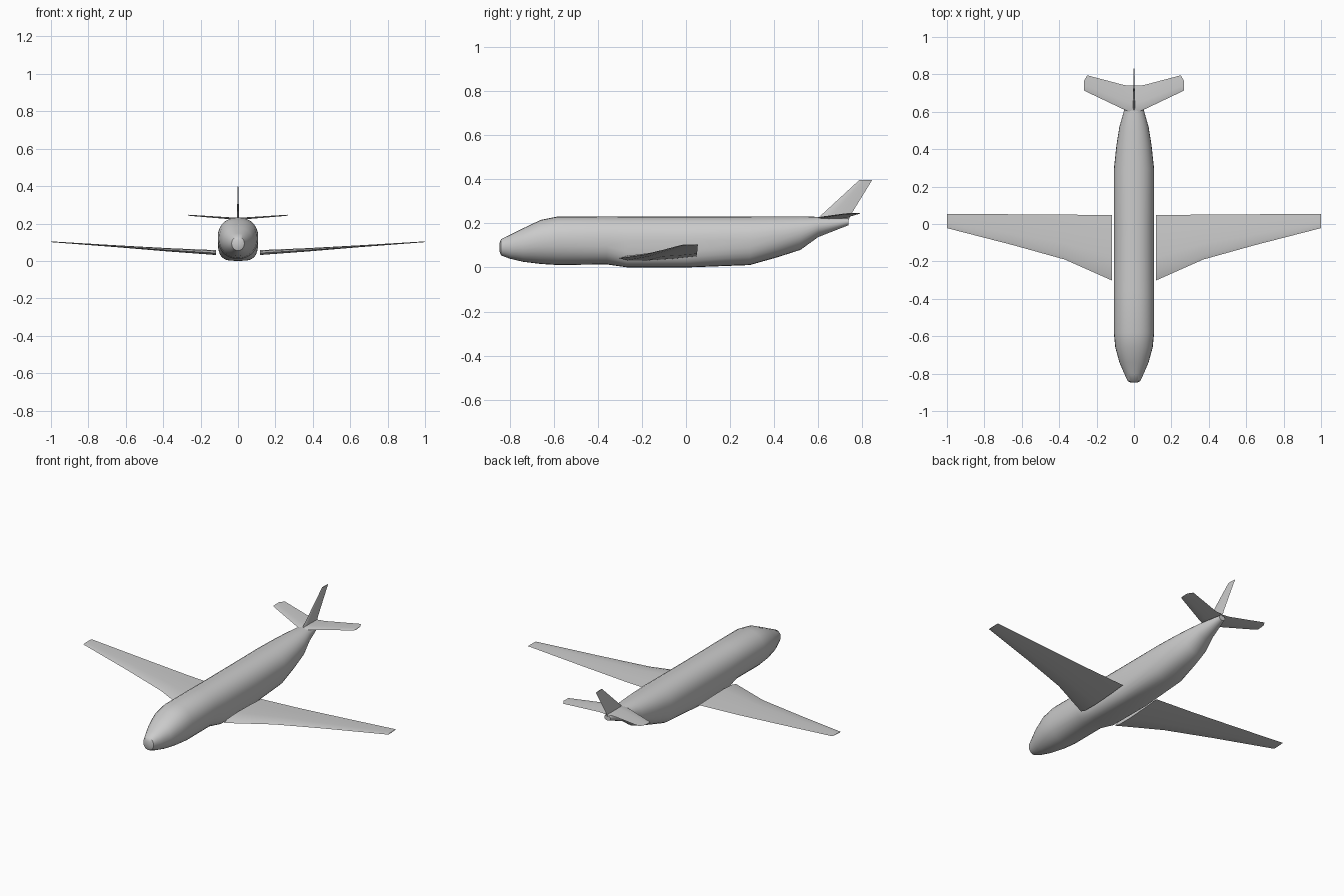
import bpy, math

cube = bpy.data.objects.get("Cube")
if cube:
    bpy.data.objects.remove(cube, do_unlink=True)

grey = bpy.data.materials.new("light_grey")
grey.use_nodes = True
colour = (0.6, 0.6, 0.6, 1)
grey.diffuse_color = colour
grey.node_tree.nodes["Principled BSDF"].inputs["Base Color"].default_value = colour


def loft(name, rings, angle):
    """Skin a list of equal-sized rings and cap both ends."""
    n = len(rings[0])
    verts = [p for ring in rings for p in ring]
    faces = [tuple(range(n))[::-1], tuple(range(len(verts) - n, len(verts)))]
    for r in range(len(rings) - 1):
        for i in range(n):
            a, b = r * n + i, r * n + (i + 1) % n
            faces.append((a, b, b + n, a + n))
    mesh = bpy.data.meshes.new(name)
    mesh.from_pydata(verts, [], faces)
    mesh.materials.append(grey)
    obj = bpy.data.objects.new(name, mesh)
    bpy.context.collection.objects.link(obj)
    bpy.ops.object.select_all(action="DESELECT")
    obj.select_set(True)
    bpy.context.view_layer.objects.active = obj
    # Make the shell face outwards
    bpy.ops.object.mode_set(mode="EDIT")
    bpy.ops.mesh.select_all(action="SELECT")
    bpy.ops.mesh.normals_make_consistent(inside=False)
    bpy.ops.object.mode_set(mode="OBJECT")
    bpy.ops.object.shade_smooth_by_angle(angle=math.radians(angle))
    return obj


def body_ring(y, half, bottom, top, square, sides=28):
    """Round upper half, with a lower half that can be boxier."""
    mid = bottom + (top - bottom) * 0.52
    ring = []
    for i in range(sides):
        c, s = math.cos(math.tau * i / sides), math.sin(math.tau * i / sides)
        power = 2 / (2.2 if s >= 0 else square)
        x = half * math.copysign(abs(c) ** power, c)
        height = top - mid if s >= 0 else mid - bottom
        ring.append((x, y, mid + height * math.copysign(abs(s) ** power, s)))
    return ring


# Fuselage stations: y, half width, bottom, top, squareness of the belly
stations = [
    (-0.847, 0.018, 0.072, 0.112, 2), (-0.84, 0.034, 0.055, 0.128, 2),
    (-0.8, 0.052, 0.04, 0.148, 2), (-0.74, 0.078, 0.026, 0.178, 2),
    (-0.66, 0.1, 0.016, 0.216, 2.1), (-0.58, 0.108, 0.011, 0.232, 2.2),
    (-0.36, 0.108, 0.014, 0.232, 2.3), (-0.27, 0.108, 0.001, 0.232, 3.4),
    (0, 0.108, 0, 0.232, 3.4), (0.29, 0.108, 0.011, 0.232, 2.5),
    (0.42, 0.094, 0.048, 0.232, 2.2), (0.52, 0.078, 0.08, 0.232, 2),
    (0.6, 0.055, 0.138, 0.23, 2), (0.738, 0.02, 0.192, 0.222, 2),
]
loft("fuselage", [body_ring(*s) for s in stations], 40)


def foil_ring(x, front, back, z_front, z_back, thick):
    """Thin streamlined section at one span position."""
    profile = [(0, 0), (0.1, 0.4), (0.35, 0.5), (0.7, 0.3), (1, 0.03),
               (0.7, -0.3), (0.35, -0.5), (0.1, -0.4)]
    return [(x, front + (back - front) * t,
             z_front + (z_back - z_front) * t + thick * h) for t, h in profile]


# Wing and tailplane sections: x, front, back, front z, back z, thickness
wing = [(0.118, -0.302, 0.048, 0.042, 0.05, 0.026),
        (0.37, -0.19, 0.05, 0.058, 0.062, 0.018),
        (0.65, -0.112, 0.052, 0.078, 0.08, 0.01),
        (1, -0.022, 0.054, 0.102, 0.104, 0.004)]
tailplane = [(0, 0.59, 0.74, 0.224, 0.226, 0.012),
             (0.05, 0.61, 0.742, 0.228, 0.23, 0.01),
             (0.25, 0.705, 0.795, 0.242, 0.246, 0.005),
             (0.268, 0.715, 0.722, 0.244, 0.247, 0.003)]
# Square off the outer tailplane edge so it slants inwards to the rear
tailplane[-1] = (0.268, 0.715, 0.765, 0.244, 0.247, 0.003)

for side, sign in (("left", 1), ("right", -1)):
    for part, sections in (("wing", wing), ("tailplane", tailplane)):
        rings = [[(sign * x, y, z) for x, y, z in foil_ring(*s)] for s in sections]
        loft(f"{side}_{part}", rings, 30)

# Upright fin: the same section turned on end
fin = [(0.215, 0.59, 0.738, 0, 0, 0.012), (0.245, 0.622, 0.752, 0, 0, 0.01),
       (0.398, 0.788, 0.846, 0, 0, 0.005)]
loft("tail_fin", [[(z, y, x) for x, y, z in foil_ring(*s)] for s in fin], 30)
